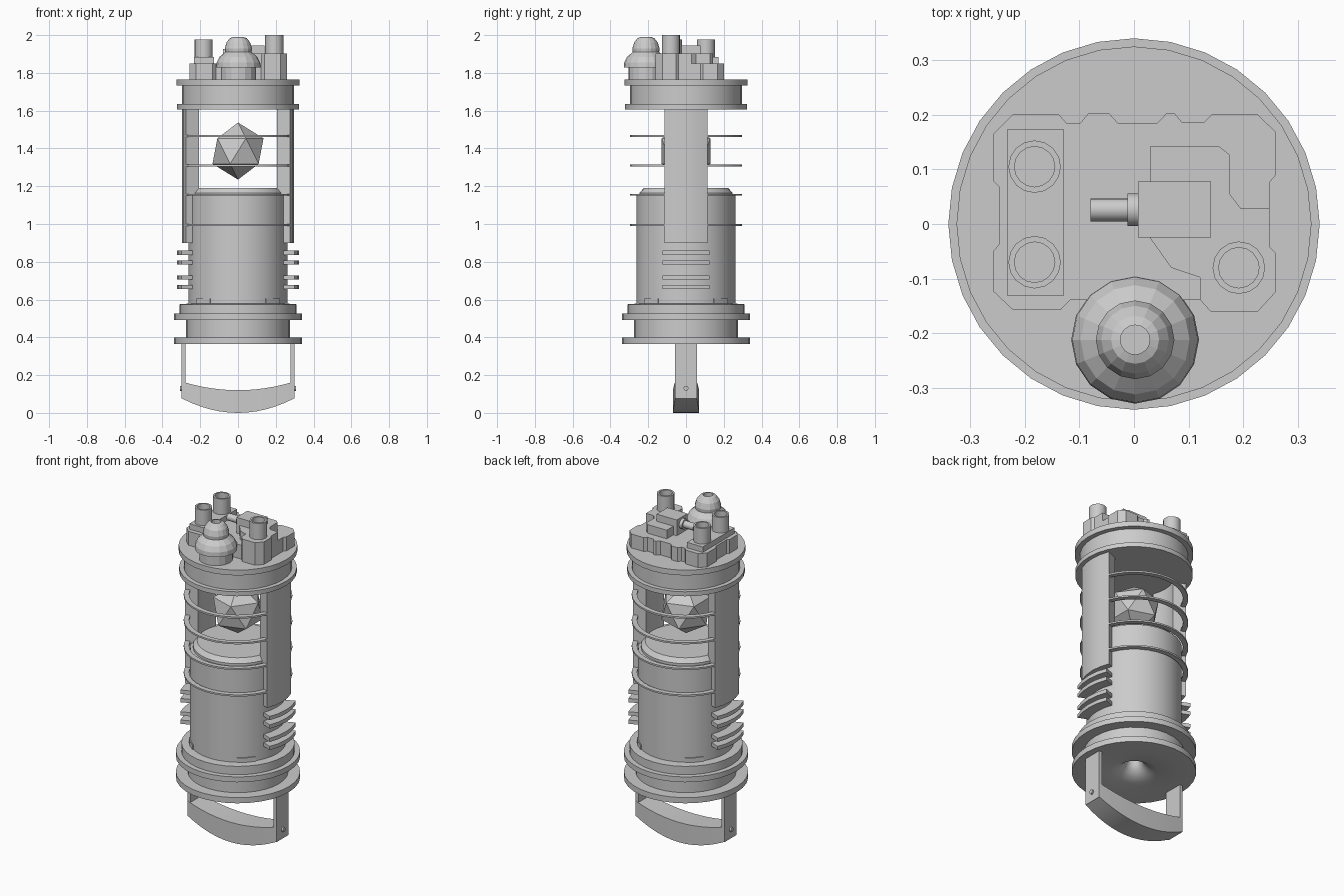
import bpy, bmesh
from math import sin, cos, pi, radians

if "Cube" in bpy.data.objects:
    bpy.data.objects.remove(bpy.data.objects["Cube"])


def finish(name, bm, smooth=True):
    bmesh.ops.remove_doubles(bm, verts=bm.verts, dist=1e-5)
    bmesh.ops.recalc_face_normals(bm, faces=bm.faces)
    me = bpy.data.meshes.new(name)
    bm.to_mesh(me)
    bm.free()
    if smooth:
        me.shade_smooth()
        me.set_sharp_from_angle(angle=radians(28))
    ob = bpy.data.objects.new(name, me)
    bpy.context.collection.objects.link(ob)
    return ob


def lathe(name, profile, segs=32, loc=(0, 0), smooth=True):
    """Revolve (radius, z) points around a vertical axis."""
    bm = bmesh.new()
    rings = [[bm.verts.new((loc[0] + r * cos(2 * pi * i / segs),
                            loc[1] + r * sin(2 * pi * i / segs), z))
              for i in range(segs)] if r > 0 else [bm.verts.new((*loc, z))]
             for r, z in profile]
    for a, b in zip(rings, rings[1:]):
        for i in range(segs):
            j = (i + 1) % segs
            q = [a[i % len(a)], a[j % len(a)], b[j % len(b)], b[i % len(b)]]
            bm.faces.new(list(dict.fromkeys(q)))
    return finish(name, bm, smooth)


def loft(name, sections, smooth=True):
    """Join equal vertex loops into a capped solid."""
    bm = bmesh.new()
    loops = [[bm.verts.new(p) for p in s] for s in sections]
    n = len(loops[0])
    for a, b in zip(loops, loops[1:]):
        for i in range(n):
            bm.faces.new((a[i], a[(i + 1) % n], b[(i + 1) % n], b[i]))
    bm.faces.new(loops[0])
    bm.faces.new(loops[-1])
    return finish(name, bm, smooth)


def sector(name, r0, r1, z0, z1, a0, a1, n):
    """Curved plate between two angles in degrees."""
    secs = []
    for i in range(n + 1):
        a = radians(a0 + (a1 - a0) * i / n)
        secs.append([(r * cos(a), r * sin(a), z)
                     for r, z in ((r0, z0), (r1, z0), (r1, z1), (r0, z1))])
    return loft(name, secs)


def prism(name, pts, z0, z1):
    return loft(name, [[(x, y, z) for x, y in pts] for z in (z0, z1)], False)


def box(name, x0, x1, y0, y1, z0, z1):
    return prism(name, [(x0, y0), (x1, y0), (x1, y1), (x0, y1)], z0, z1)


def rod_x(name, x0, x1, y, z, r, n=16):
    return loft(name, [[(x, y + r * cos(2 * pi * i / n), z + r * sin(2 * pi * i / n))
                        for i in range(n)] for x in (x0, x1)])


# Base with flanges and a trumpet-shaped recess underneath
lathe("base", [(0, .49), (.035, .49), (.04, .44), (.055, .415), (.085, .39), (.13, .375),
               (.24, .366), (.34, .366), (.34, .40), (.275, .40), (.275, .493),
               (.34, .493), (.34, .525), (.31, .525), (.31, .575), (.27, .578), (0, .578)])

# Main tube with chamfered lip
lathe("main_tube", [(0, .56), (.262, .56), (.262, 1.15), (.246, 1.15),
                    (.246, 1.165), (.224, 1.19), (0, 1.19)])

# Top cap with two flanges
lathe("top_cap", [(0, 1.607), (.322, 1.607), (.322, 1.634), (.296, 1.634), (.296, 1.734),
                  (.325, 1.734), (.325, 1.766), (0, 1.766)])

# Side pillars and cooling fins
for side, mid in (("right", 0), ("left", 180)):
    sector(side + "_pillar", .224, .297, .90, 1.61, mid - 22.5, mid + 22.5, 4)
    for k, z in enumerate((.655, .705, .785, .836)):
        sector(f"{side}_fin_{k}", .24, .323, z, z + .023, mid - 22.5, mid + 22.5, 4)

# Thin hoops between the pillars, front and back
for k, z in enumerate((.995, 1.155, 1.31, 1.465)):
    for side, mid in (("back", 90), ("front", 270)):
        sector(f"{side}_hoop_{k}", .268, .297, z - .005, z + .005, mid - 67.5, mid + 67.5, 12)

# Four small feet at the foot of the tube
for k in range(4):
    m = 45 + 90 * k
    sector(f"tube_foot_{k}", .25, .268, .57, .605, m - 11.25, m + 11.25, 2)

# Floating crystal
bm = bmesh.new()
bmesh.ops.create_icosphere(bm, subdivisions=1, radius=.151)
bmesh.ops.translate(bm, verts=bm.verts, vec=(0, 0, 1.386))
finish("crystal", bm, False)

# Handle: straps, pins and bowed grip
for side, s in (("right", 1), ("left", -1)):
    box(side + "_strap", s * .278, s * .298, -.058, .058, .075, .37)
    rod_x(side + "_pin", s * .27, s * .308, 0, .13, .013, 12)
grip = []
for i in range(13):
    t = -1 + i / 6
    w = .07 - .012 * t * t
    top, low = .12 + .045 * t * t, .075 * t * t
    grip.append([(t * .294, -w, low), (t * .294, w, low), (t * .294, w, top), (t * .294, -w, top)])
loft("grip", grip)

# Machinery on the cap: notched lower plate
prism("lower_plate", [(-.222, .201), (-.138, .201), (-.123, .184), (-.099, .184), (-.084, .202),
                      (-.045, .202), (-.029, .184), (.042, .184), (.059, .202), (.075, .202),
                      (.088, .186), (.128, .186), (.143, .201), (.226, .201), (.26, .168),
                      (.26, .09), (.248, .076), (.248, -.041), (.26, -.054), (.26, -.124),
                      (.226, -.161), (.141, -.161), (.121, -.139), (-.117, -.139), (-.134, -.157),
                      (-.222, -.157), (-.257, -.124), (-.257, -.049), (-.246, -.036),
                      (-.246, .067), (-.257, .078), (-.257, .166)], 1.76, 1.85)

# Raised stepped block and centre box with nozzle
prism("raised_block", [(.029, .142), (.156, .142), (.176, .126), (.176, .054), (.196, .028),
                       (.248, .028), (.248, -.041), (.26, -.054), (.26, -.124), (.226, -.161),
                       (.141, -.161), (.121, -.139), (.121, -.098), (.068, -.08), (.029, -.025)],
      1.84, 1.902)
box("centre_box", .007, .141, -.025, .078, 1.85, 1.945)
rod_x("nozzle_collar", -.012, .01, .026, 1.905, .03)
rod_x("nozzle", -.08, 0, .026, 1.905, .021)

# Left mounting box and the three open pipes
box("pipe_mount", -.233, -.128, -.131, .173, 1.84, 1.883)
for k, (x, y, z0, z1) in enumerate(((-.182, .105, 1.87, 1.977), (-.182, -.07, 1.87, 1.977),
                                    (.192, -.08, 1.89, 2.0))):
    lathe(f"pipe_{k}", [(0, z0), (.048, z0), (.048, z1), (.037, z1), (.037, z1 - .06),
                        (0, z1 - .06)], 16, (x, y))

# Domed valve at the front
lathe("dome_valve", [(0, 1.76), (.093, 1.76), (.093, 1.828), (.117, 1.828), (.115, 1.855),
                     (.1, 1.885), (.07, 1.91), (.072, 1.93), (.062, 1.962), (.044, 1.984),
                     (.027, 1.99), (.027, 1.965), (0, 1.965)], 16, (.002, -.212), False)
